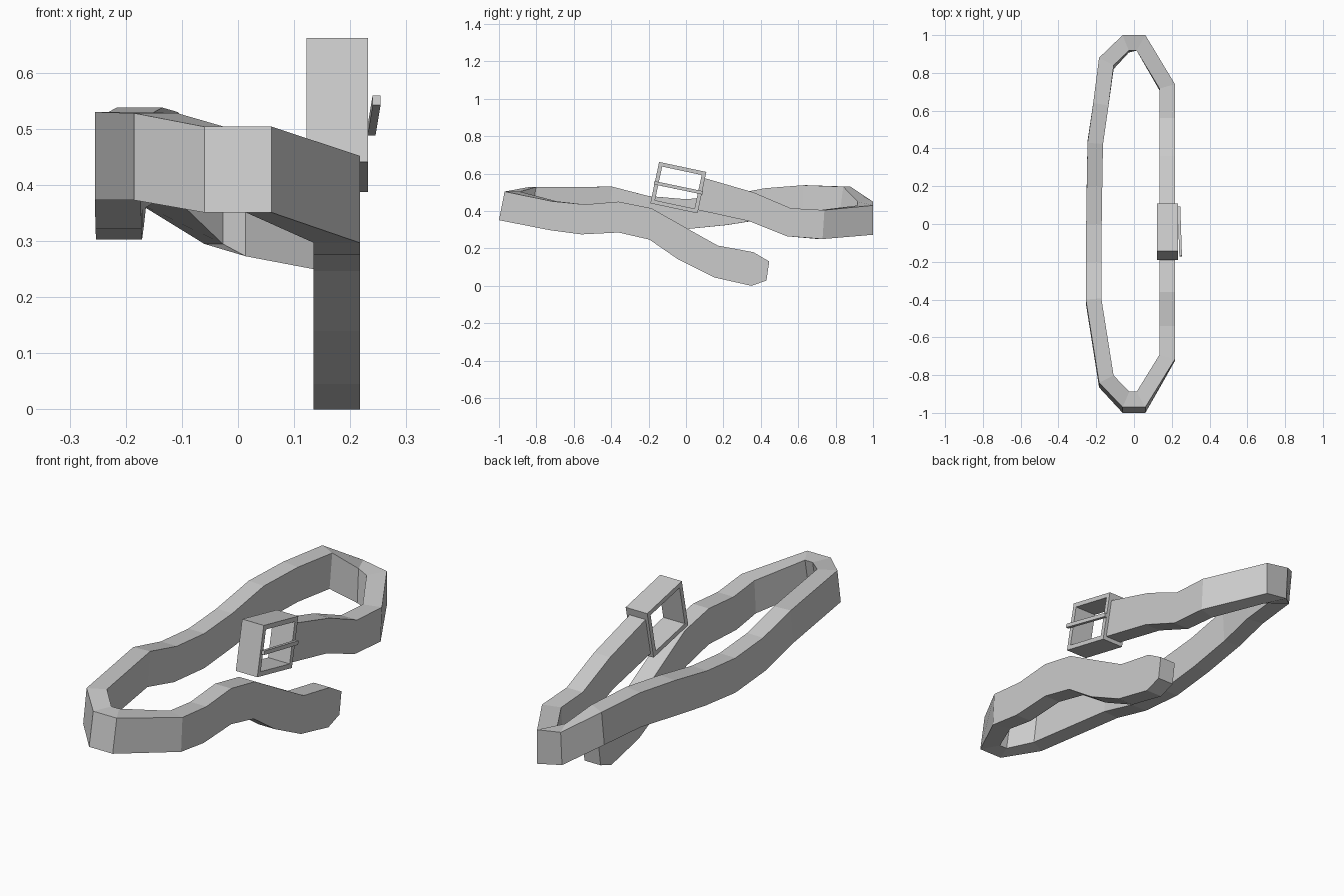
import bpy, bmesh, math
from mathutils import Vector, Matrix

if "Cube" in bpy.data.objects:
    bpy.data.objects.remove(bpy.data.objects["Cube"])


def finish(name, bm):
    bmesh.ops.recalc_face_normals(bm, faces=bm.faces)
    me = bpy.data.meshes.new(name)
    bm.to_mesh(me)
    bm.free()
    ob = bpy.data.objects.new(name, me)
    bpy.context.collection.objects.link(ob)
    return ob


# Strap: outer-face stations (x, y_top, z_top, y_bottom, z_bottom)
path = [
    (.217, .095, .577, .065, .405), (.217, .36, .50, .34, .345),
    (.217, .56, .415, .54, .265), (.217, .74, .405, .73, .25),
    (.06, 1.0, .43, 1.0, .273), (-.06, 1.0, .45, .99, .295),
    (-.185, .88, .53, .86, .372), (-.216, .64, .538, .64, .378),
    (-.246, .43, .522, .44, .36), (-.25, .20, .48, .22, .325),
    (-.253, .0, .463, .0, .303), (-.254, -.20, .48, -.22, .322),
    (-.255, -.40, .53, -.42, .373), (-.185, -.84, .528, -.865, .373),
    (-.06, -.97, .504, -1.0, .351), (.06, -.97, .504, -1.0, .351),
    (.217, -.715, .452, -.725, .297), (.217, -.54, .435, -.56, .275),
    (.217, -.36, .45, -.36, .285), (.217, -.185, .415, -.195, .247),
    (.217, .0, .31, -.04, .14), (.217, .17, .215, .15, .045),
    (.217, .36, .18, .35, .0), (.217, .445, .13, .43, .028),
]
THICK = .082


def inward(i):
    # mitred offset toward the inside of the loop
    def normal(a, b):
        d = Vector((b[0] - a[0], b[1] - a[1]))
        return Vector((-d.y, d.x)).normalized()
    ns = [normal(path[j], path[j + 1]) for j in (i - 1, i) if 0 <= j < len(path) - 1]
    m = sum(ns, Vector((0, 0))).normalized()
    return m * (THICK / m.dot(ns[0]))


bm = bmesh.new()
rings = []
for i, (x, yt, zt, yb, zb) in enumerate(path):
    o = inward(i)
    rings.append([bm.verts.new(c) for c in (
        (x, yt, zt), (x + o.x, yt + o.y, zt),
        (x + o.x, yb + o.y, zb), (x, yb, zb))])
for a, b in zip(rings, rings[1:]):
    for k in range(4):
        bm.faces.new((a[k], a[(k + 1) % 4], b[(k + 1) % 4], b[k]))
bm.faces.new(rings[0])
bm.faces.new(rings[-1])
finish("strap", bm)

# Buckle frame: rectangular ring extruded through x, tilted
W, H, RIM = .258, .226, .021
tilt = Matrix.Translation((.177, -.041, .525)) @ Matrix.Rotation(math.radians(-12), 4, 'X')
bm = bmesh.new()
loops = []
for x, inset in ((-.055, 0), (.055, 0), (.055, RIM), (-.055, RIM)):
    w, h = W / 2 - inset, H / 2 - inset
    loops.append([bm.verts.new(tilt @ Vector((x, sy * w, sz * h)))
                  for sy, sz in ((-1, -1), (1, -1), (1, 1), (-1, 1))])
for a, b in zip(loops, loops[1:] + loops[:1]):
    for k in range(4):
        bm.faces.new((a[k], a[(k + 1) % 4], b[(k + 1) % 4], b[k]))
finish("buckle_frame", bm)

# Prong lying across the outer face of the buckle
start, end = Vector((.238, .09, .497)), Vector((.247, -.17, .551))
d = end - start
bm = bmesh.new()
bmesh.ops.create_cube(bm, size=1, matrix=Matrix.Translation((start + end) / 2)
                      @ d.to_track_quat('Y', 'Z').to_matrix().to_4x4()
                      @ Matrix.Diagonal((.014, d.length, .018, 1)))
finish("buckle_prong", bm)
